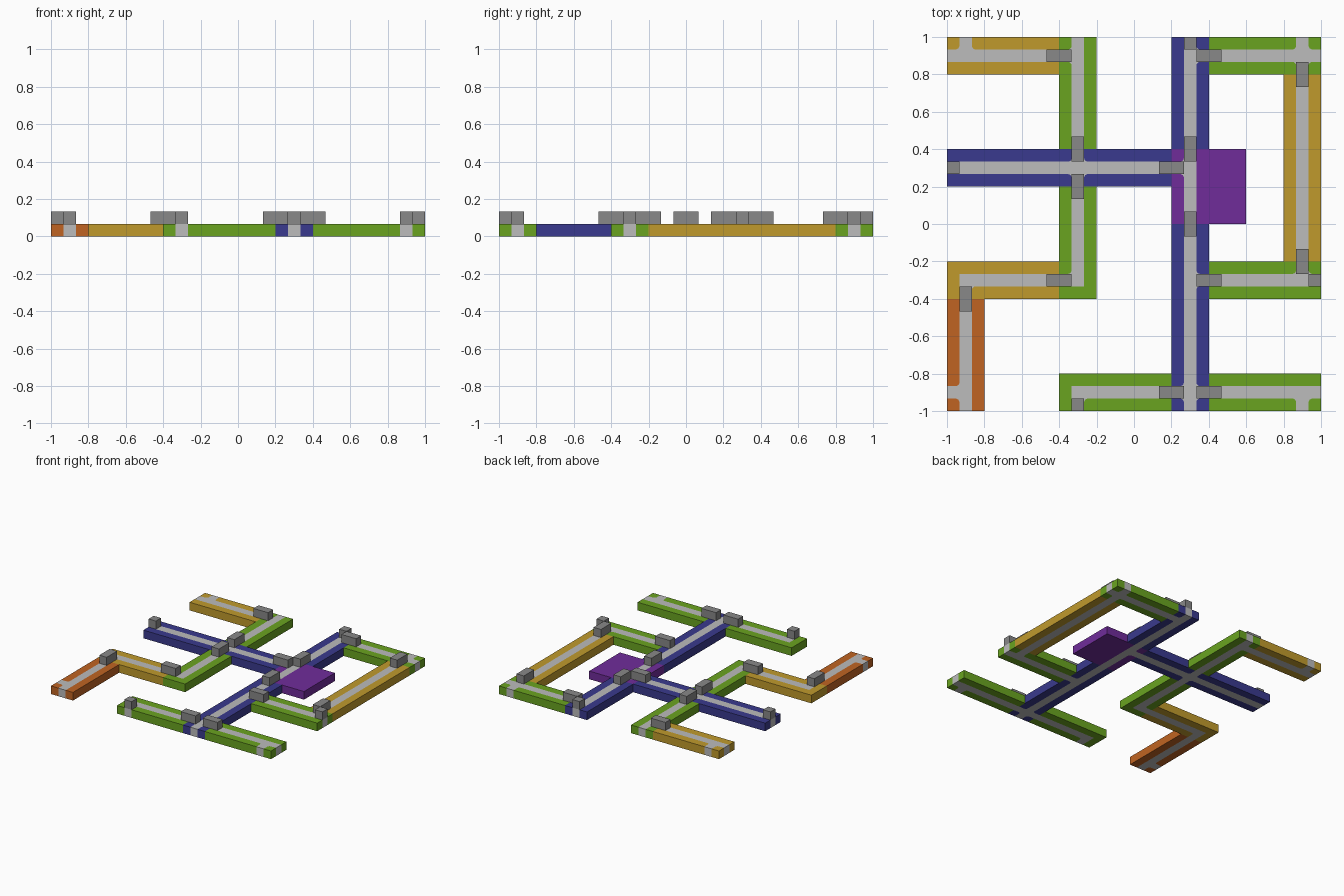
import bpy, bmesh
from math import sin, cos, pi
from mathutils import Vector, Matrix

cube = bpy.data.objects.get("Cube")
if cube:
    bpy.data.objects.remove(cube, do_unlink=True)

TILE = 0.2            # one floor tile
SUB = TILE / 3        # path width, floor thickness and block size
R = 0.02              # rounding of path junctions


def linear(c):
    c /= 255
    return c / 12.92 if c <= 0.04045 else ((c + 0.055) / 1.055) ** 2.4


def material(name, *rgb):
    m = bpy.data.materials.new(name)
    col = [linear(c) for c in rgb] + [1]
    m.diffuse_color = col
    m.use_nodes = True
    m.node_tree.nodes["Principled BSDF"].inputs["Base Color"].default_value = col
    return m


MATS = {
    "green": material("green", 106, 164, 32),
    "blue": material("blue", 58, 58, 142),
    "ochre": material("ochre", 192, 154, 44),
    "orange": material("orange", 192, 100, 34),
    "purple": material("purple", 112, 44, 154),
}
PATH = material("light grey path", 188, 188, 188)
BLOCK = material("dark grey block", 136, 136, 136)

# Rooms: name, colour, first tile (column, row), size in tiles
ROOMS = [
    ("back_left_corridor", "ochre", 0, 9, 3, 1),
    ("back_middle_corridor", "green", 3, 7, 1, 3),
    ("west_corridor", "blue", 0, 6, 6, 1),
    ("centre_corridor", "green", 3, 3, 1, 3),
    ("left_corridor", "ochre", 0, 3, 3, 1),
    ("front_left_corridor", "orange", 0, 0, 1, 3),
    ("north_corridor", "blue", 6, 7, 1, 3),
    ("main_room", "purple", 6, 5, 2, 2),
    ("south_corridor", "blue", 6, 0, 1, 5),
    ("back_right_corridor", "green", 7, 9, 3, 1),
    ("right_corridor", "ochre", 9, 4, 1, 5),
    ("east_corridor", "green", 7, 3, 3, 1),
    ("front_middle_corridor", "green", 3, 0, 3, 1),
    ("front_right_corridor", "green", 7, 0, 3, 1),
]
room_of = {(i, j): name for name, _, c, r, w, h in ROOMS
           for i in range(c, c + w) for j in range(r, r + h)}

# Straight path runs between tiles; a run leaving the floor makes an exit
RUNS = [
    ((-1, 9), (3, 9)), ((0, 9), (0, 10)), ((3, 3), (3, 10)),
    ((0, 3), (3, 3)), ((0, -1), (0, 3)), ((-1, 0), (0, 0)),
    ((-1, 6), (6, 6)), ((6, -1), (6, 10)), ((6, 9), (10, 9)),
    ((9, 3), (9, 10)), ((6, 3), (10, 3)), ((3, -1), (3, 0)),
    ((3, 0), (10, 0)), ((9, -1), (9, 0)),
]
# Exits closed by a single block
CLOSED = {(0, 6, -1, 0), (6, 9, 0, 1), (9, 3, 1, 0), (3, 0, 0, -1)}

openings = set()      # (column, row, dx, dy)
for (i, j), (i2, j2) in RUNS:
    dx, dy = int(i2 > i), int(j2 > j)
    while (i, j) != (i2, j2):
        openings |= {(i, j, dx, dy), (i + dx, j + dy, -dx, -dy)}
        i, j = i + dx, j + dy


def centre(i, j):
    return Vector(((i - 4.5) * TILE, (j - 4.5) * TILE, 0))


def add_face(bm, pts, mat):
    bm.faces.new([bm.verts.new(p) for p in pts]).material_index = mat


def add_tile(bm, i, j):
    """Flat tile: coloured floor with a path towards each open side."""
    o = centre(i, j)
    side = {d: (i, j, *d) in openings for d in ((1, 0), (-1, 0), (0, 1), (0, -1))}
    h, e = SUB / 2, TILE / 2
    cuts = [-e, -h - R, -h, h, h + R, e]
    zone = [-1, -1, 0, 1, 1]
    for a in range(5):
        for b in range(5):
            x0, x1, y0, y1 = cuts[a], cuts[a + 1], cuts[b], cuts[b + 1]
            zx, zy = zone[a], zone[b]
            if zx and zy and a in (1, 3) and b in (1, 3) and side[zx, 0] and side[0, zy]:
                # Rounded junction corner
                mid = o + Vector((zx * (h + R), zy * (h + R), 0))
                arc = [mid - R * Vector((zx * cos(t * pi / 8), zy * sin(t * pi / 8), 0))
                       for t in range(5)]
                add_face(bm, [mid] + arc, 0)
                add_face(bm, [o + Vector((zx * h, zy * h, 0))] + arc[::-1], 1)
                continue
            if zx and zy:
                grey = False
            elif zx or zy:
                grey = side[zx, zy]
            else:
                grey = any(side.values())
            corners = [(x0, y0), (x1, y0), (x1, y1), (x0, y1)]
            add_face(bm, [o + Vector((x, y, 0)) for x, y in corners], int(grey))


def finish(bm, name, mats):
    bmesh.ops.recalc_face_normals(bm, faces=bm.faces[:])
    me = bpy.data.meshes.new(name)
    bm.to_mesh(me)
    bm.free()
    for m in mats:
        me.materials.append(m)
    bpy.context.collection.objects.link(bpy.data.objects.new(name, me))


# Floors: merge each room's tiles, then raise them to a slab
for name, colour, c, r, w, h in ROOMS:
    bm = bmesh.new()
    for i in range(c, c + w):
        for j in range(r, r + h):
            add_tile(bm, i, j)
    bmesh.ops.remove_doubles(bm, verts=bm.verts[:], dist=1e-4)
    bmesh.ops.recalc_face_normals(bm, faces=bm.faces[:])
    bmesh.ops.dissolve_limit(bm, angle_limit=0.02, verts=bm.verts[:],
                             edges=bm.edges[:], delimit={'MATERIAL'})
    res = bmesh.ops.extrude_face_region(bm, geom=bm.faces[:], use_keep_orig=True)
    top = [g for g in res["geom"] if isinstance(g, bmesh.types.BMVert)]
    bmesh.ops.translate(bm, verts=top, vec=(0, 0, SUB))
    bm.normal_update()
    # Side walls take the colour of the floor they border
    for f in bm.faces:
        if abs(f.normal.z) < 0.5:
            caps = [g for e in f.edges for g in e.link_faces if abs(g.normal.z) > 0.5]
            if caps:
                f.material_index = caps[0].material_index
    finish(bm, name, [MATS[colour], PATH])

# Gate blocks: one on each side of every room border, plus closed exits
for i, j, dx, dy in sorted(openings):
    here, there = room_of.get((i, j)), room_of.get((i + dx, j + dy))
    if here and ((there and there != here) or (i, j, dx, dy) in CLOSED):
        pos = centre(i, j) + Vector((dx * SUB, dy * SUB, SUB * 1.5))
        bm = bmesh.new()
        bmesh.ops.create_cube(bm, size=SUB, matrix=Matrix.Translation(pos))
        finish(bm, "gate_block", [BLOCK])
